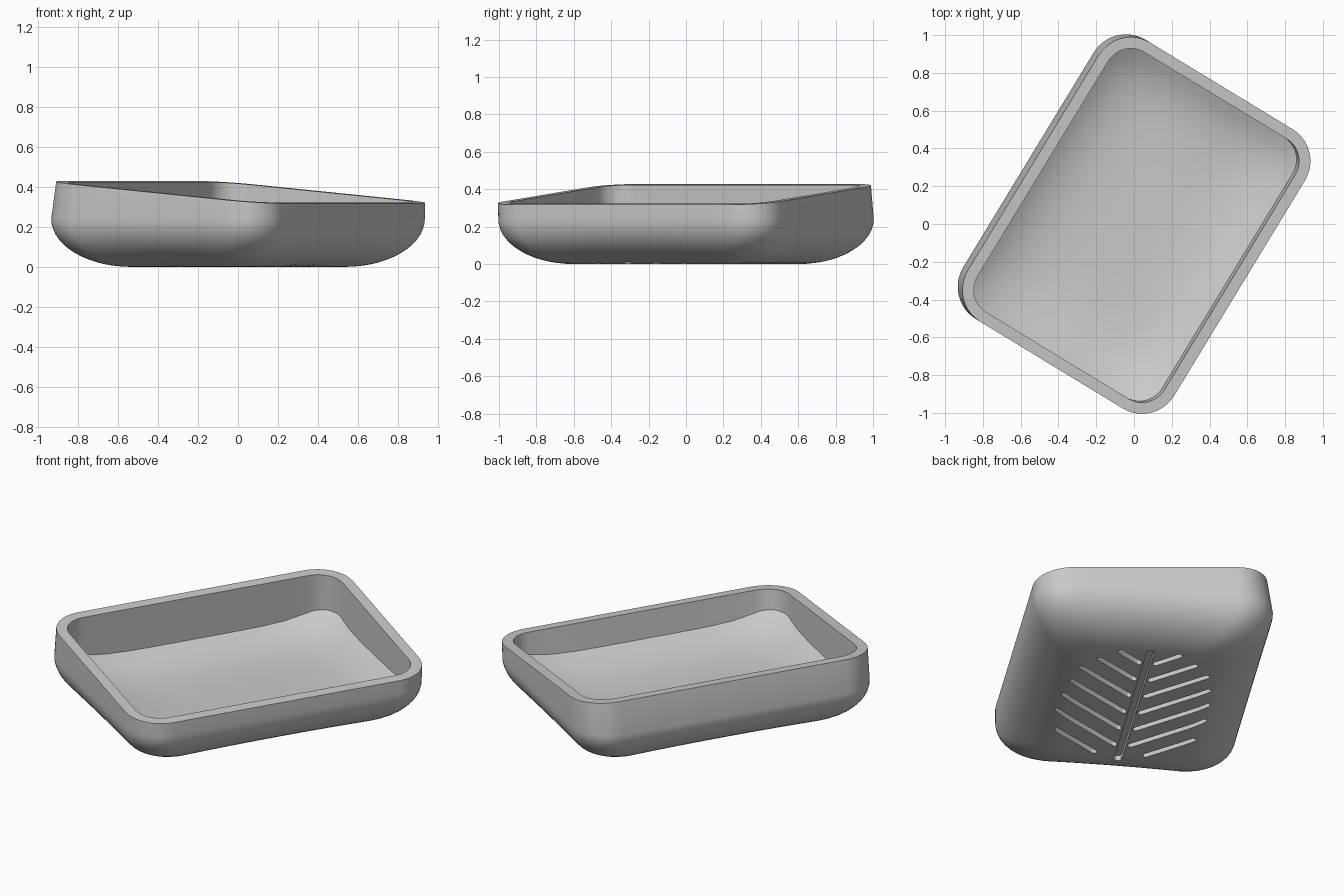
import bpy, bmesh
from math import sin, cos, pi, radians
from mathutils import Vector

if "Cube" in bpy.data.objects:
    bpy.data.objects.remove(bpy.data.objects["Cube"])

HALF_W, HALF_L, RADIUS = 0.654, 0.865, 0.2
FILLET_H, FILLET_IN, LEAN, RIM = 0.24, 0.29, 0.03, 0.06
ARC, SIDE = 10, 10

grey = bpy.data.materials.new("warm_grey")
grey.use_nodes = True
grey.diffuse_color = (0.59, 0.59, 0.59, 1)
grey.node_tree.nodes["Principled BSDF"].inputs["Base Color"].default_value = (0.59, 0.59, 0.59, 1)


def ring(a, b, r, bow=0):
    """Rounded rectangle with evenly divided sides, bowed inwards mid-side."""
    corners = []
    for q, (sx, sy) in enumerate([(1, 1), (-1, 1), (-1, -1), (1, -1)]):
        c = Vector((sx * (a - r), sy * (b - r)))
        corners.append([c + r * Vector((cos(t), sin(t)))
                        for t in [(q + i / ARC) * pi / 2 for i in range(ARC + 1)]])
    pts = []
    for q, arc in enumerate(corners):
        nxt = corners[(q + 1) % 4][0]
        pts += arc + [arc[-1].lerp(nxt, i / SIDE) for i in range(1, SIDE)]
    return [Vector((p.x * (1 - bow / a * (1 - (p.y / b) ** 2)),
                    p.y * (1 - bow / b * (1 - (p.x / a) ** 2)))) for p in pts]


def rim_height(x):
    return 0.374 - 0.087 * x


def floor_height(x, y):
    a, b = x / (HALF_W - RIM), y / (HALF_L - RIM)
    return 0.07 + 0.093 * abs(a) ** 4 + 0.092 * abs(b) ** 5.5


def lean(p, inset):
    """The high side leans inward towards the rim."""
    a = HALF_W - inset
    return p.x + LEAN * (a - p.x) / (2 * a)


# Shell layers: underside, rounded flank, sloping rim, inner wall, dished floor
layers = []
BOW, STEPS = 0.05, 14
for inset in (0.03, 0.008):
    pts = ring(HALF_W - FILLET_IN - inset, HALF_L - FILLET_IN - inset, 0.15, BOW)
    layers.append([(p.x, p.y, 0) for p in pts])
for i in range(STEPS + 1):
    t = i / STEPS * pi / 2
    k = 1 - sin(t)
    pts = ring(HALF_W - FILLET_IN * k, HALF_L - FILLET_IN * k, RADIUS - 0.03 * k, BOW * k)
    layers.append([(p.x, p.y, FILLET_H * (1 - cos(t))) for p in pts])
outer = ring(HALF_W, HALF_L, RADIUS)
inner = ring(HALF_W - RIM, HALF_L - RIM, RADIUS - RIM)
for pts, inset in ((outer, 0), (inner, RIM)):
    layers.append([(lean(p, inset), p.y, rim_height(lean(p, inset))) for p in pts])
FLOOR_RINGS = 16
for i in range(FLOOR_RINGS):
    s = 1 - i / FLOOR_RINGS
    layers.append([(lean(p, RIM) * s - 0.015, p.y * s, floor_height(p.x * s, p.y * s))
                   for p in inner])

bm = bmesh.new()
loops = [[bm.verts.new(co) for co in layer] for layer in layers]
n = len(loops[0])
for low, high in zip(loops, loops[1:]):
    for i in range(n):
        j = (i + 1) % n
        bm.faces.new((low[i], low[j], high[j], high[i]))
bm.faces.new(loops[0][::-1])
centre = bm.verts.new((-0.015, 0, floor_height(0, 0)))
for i in range(n):
    bm.faces.new((loops[-1][i], loops[-1][(i + 1) % n], centre))
bmesh.ops.recalc_face_normals(bm, faces=bm.faces)
mesh = bpy.data.meshes.new("dish")
bm.to_mesh(mesh)
bm.free()
dish = bpy.data.objects.new("dish", mesh)
bpy.context.collection.objects.link(dish)
mesh.materials.append(grey)

# Leaf-shaped drainage grooves in the underside
bm = bmesh.new()


def groove(start, end, width, depth=0.035):
    start, end = Vector(start), Vector(end)
    along = (end - start).normalized()
    across = Vector((-along.y, along.x))
    outline = []
    for c, turn in ((end, 0), (start, pi)):
        for i in range(7):
            t = turn - pi / 2 + i * pi / 6
            outline.append(c + (along * cos(t) + across * sin(t)) * width / 2)
    low = [bm.verts.new((p.x, p.y, -0.05)) for p in outline]
    high = [bm.verts.new((p.x, p.y, depth)) for p in outline]
    bm.faces.new(low[::-1])
    bm.faces.new(high)
    for i in range(len(low)):
        j = (i + 1) % len(low)
        bm.faces.new((low[i], low[j], high[j], high[i]))


groove((0, -0.58), (0, 0.58), 0.042)
reach = [0.16, 0.26, 0.34, 0.37, 0.39, 0.4, 0.37]
for k, far in enumerate(reach):
    near = 0.14 if k == len(reach) - 1 else 0.045
    base = 0.43 - 0.178 * k
    for s in (-1, 1):
        groove((s * near, base + 0.87 * near), (s * far, base + 0.87 * far), 0.034)
cut_mesh = bpy.data.meshes.new("groove_cutter")
bm.to_mesh(cut_mesh)
bm.free()
cutter = bpy.data.objects.new("groove_cutter", cut_mesh)
bpy.context.collection.objects.link(cutter)
cut_mesh.materials.append(grey)
cutter.hide_render = True

mod = dish.modifiers.new("grooves", 'BOOLEAN')
mod.operation = 'DIFFERENCE'
mod.solver = 'EXACT'
mod.object = cutter
bpy.ops.object.select_all(action='DESELECT')
bpy.context.view_layer.objects.active = dish
dish.select_set(True)
bpy.context.view_layer.update()
bpy.ops.object.modifier_apply(modifier=mod.name)
bpy.data.objects.remove(cutter)
bpy.ops.object.shade_smooth_by_angle(angle=radians(30))

# Turn the dish on its base
dish.rotation_euler.z = radians(-31.3)
